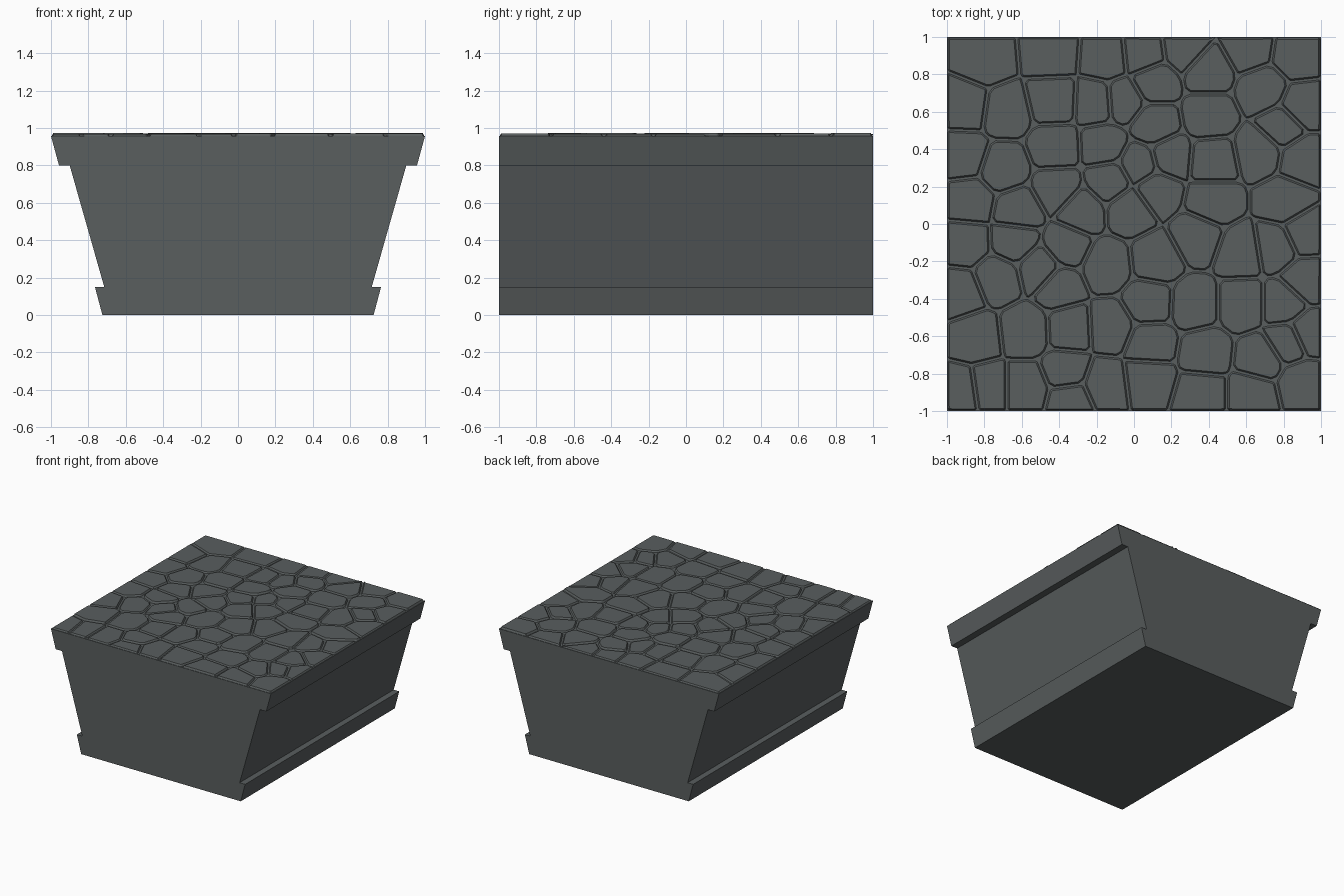
import bpy, bmesh, random
from mathutils import Vector

if "Cube" in bpy.data.objects:
    bpy.data.objects.remove(bpy.data.objects["Cube"])

random.seed(4)
stone = bpy.data.materials.new("dark_grey_stone")
stone.diffuse_color = (0.1, 0.112, 0.113, 1)
stone.use_nodes = True
stone.node_tree.nodes["Principled BSDF"].inputs["Base Color"].default_value = stone.diffuse_color


def make_object(name, bm):
    bmesh.ops.recalc_face_normals(bm, faces=bm.faces[:])
    mesh = bpy.data.meshes.new(name)
    bm.to_mesh(mesh)
    bm.free()
    mesh.materials.append(stone)
    obj = bpy.data.objects.new(name, mesh)
    bpy.context.collection.objects.link(obj)
    return obj


# Wall body: mirrored stepped profile extruded from front to back
half = [(0.725, 0), (0.765, 0.15), (0.715, 0.15), (0.9, 0.8), (0.957, 0.8), (1.0, 0.957)]
profile = half + [(-x, z) for x, z in reversed(half)]
bm = bmesh.new()
face = bm.faces.new([bm.verts.new((x, -1, z)) for x, z in profile])
ext = bmesh.ops.extrude_face_region(bm, geom=[face])
bmesh.ops.translate(bm, vec=(0, 2, 0),
                    verts=[v for v in ext["geom"] if isinstance(v, bmesh.types.BMVert)])
make_object("wall_body", bm)


# Paving stones: irregular cells around stone centres, with cut corners
def clip(poly, point, normal):
    """Keep the part of a convex polygon behind the line."""
    out = []
    for a, b in zip(poly, poly[1:] + poly[:1]):
        da, db = (a - point).dot(normal), (b - point).dot(normal)
        if da <= 0:
            out.append(a)
        if da * db < 0:
            out.append(a.lerp(b, da / (da - db)))
    return out


def cut_corners(poly, size):
    out = []
    for i, p in enumerate(poly):
        for q in (poly[i - 1], poly[(i + 1) % len(poly)]):
            length = (q - p).length
            if length > 1e-6:
                out.append(p.lerp(q, min(size, 0.3 * length) / length))
    return out


centres = [Vector(c) for c in (
    (-.8, .88), (-.44, .91), (-.15, .89), (.05, .91), (.27, .94), (.61, .94), (.87, .9),
    (.11, .76), (.4, .82), (.69, .72), (-.9, .63), (-.69, .6), (-.43, .66), (-.2, .65),
    (-.06, .66), (.11, .53), (.4, .58), (.9, .63), (.79, .52), (.67, .39), (.9, .35),
    (-.91, .37), (-.42, .41), (-.16, .42), (-.7, .3), (.03, .32), (.19, .36), (.42, .34),
    (-.88, .12), (-.41, .19), (-.13, .23), (.12, .18), (.42, .12), (.81, .12),
    (-.62, .07), (-.28, .07), (-.02, .08), (-.9, -.1), (-.64, -.09), (-.36, -.12),
    (.12, -.19), (.34, -.07), (.57, -.15), (.76, -.12), (.91, -.05), (.92, -.3),
    (-.93, -.37), (-.73, -.29), (-.5, -.24), (-.4, -.33), (-.15, -.22), (-.13, -.55),
    (-.34, -.56), (-.58, -.57), (-.85, -.6), (-.92, -.9), (-.78, -.88), (-.58, -.88),
    (-.36, -.79), (-.34, -.94), (-.16, -.86), (.08, -.83), (.09, -.64), (.08, -.42),
    (.32, -.43), (.58, -.43), (.8, -.43), (.38, -.69), (.36, -.91), (.63, -.91),
    (.68, -.72), (.82, -.63), (.93, -.58), (.9, -.85))]

bm = bmesh.new()
gap, edge = 0.005, 0.997
for c in centres:
    cell = [Vector(p) for p in ((-edge, -edge), (edge, -edge), (edge, edge), (-edge, edge))]
    for other in centres:
        if other is not c:
            n = (other - c).normalized()
            cell = clip(cell, (c + other) / 2 - n * gap, n)
    top = random.uniform(0.966, 0.973)
    outer = min(abs(abs(v) - edge) for p in cell for v in p) < 1e-5
    cell = cut_corners(cell, 0.008 if outer else 0.022)
    f = bm.faces.new([bm.verts.new((p.x, p.y, 0.955)) for p in cell])
    f.normal_update()
    if f.normal.z < 0:
        f.normal_flip()
    # Raised, sloped stone edge
    bmesh.ops.inset_individual(bm, faces=[f], thickness=0.010, depth=0.0)
    for v in f.verts:
        v.co.z = top
bmesh.ops.dissolve_degenerate(bm, dist=1e-5, edges=bm.edges[:])
make_object("paving_stones", bm)
